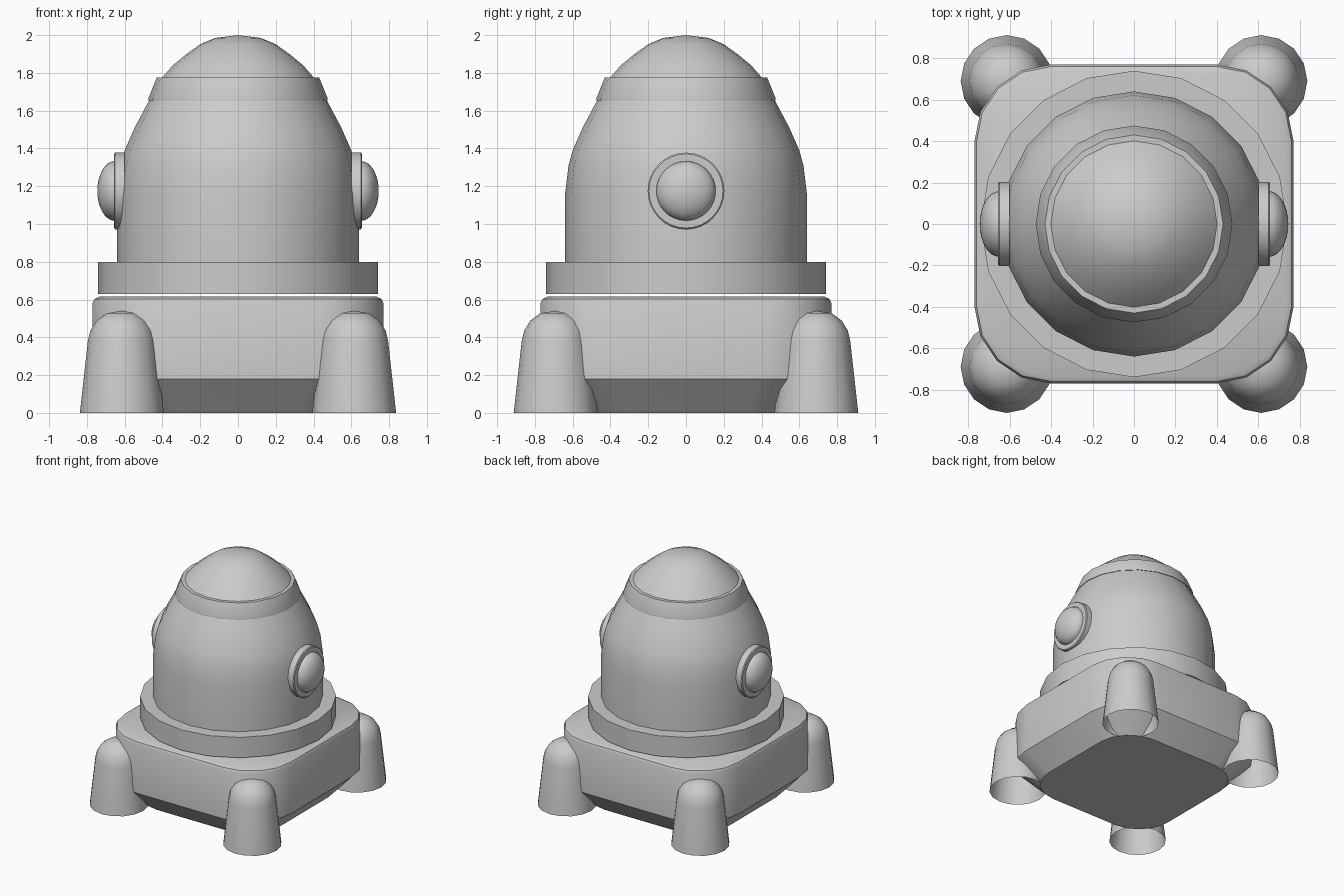
import bpy, bmesh
from math import sin, cos, pi, radians
from mathutils import Matrix

if "Cube" in bpy.data.objects:
    bpy.data.objects.remove(bpy.data.objects["Cube"])


def loft(name, rings, matrix=Matrix(), cap_start=False, cap_end=False):
    """Skin a list of point rings; a one-point ring closes to a tip."""
    bm = bmesh.new()
    loops = [[bm.verts.new(matrix @ Matrix.Translation(p).to_translation()) for p in r] for r in rings]
    for a, b in zip(loops, loops[1:]):
        n = len(a)
        for i in range(n):
            j = (i + 1) % n
            if len(b) == 1:
                bm.faces.new((a[i], a[j], b[0]))
            else:
                bm.faces.new((a[i], a[j], b[j], b[i]))
    if cap_start:
        bm.faces.new(loops[0][::-1])
    if cap_end:
        bm.faces.new(loops[-1])
    mesh = bpy.data.meshes.new(name)
    bm.to_mesh(mesh)
    bm.free()
    ob = bpy.data.objects.new(name, mesh)
    bpy.context.collection.objects.link(ob)
    bpy.ops.object.select_all(action='DESELECT')
    ob.select_set(True)
    bpy.context.view_layer.objects.active = ob
    bpy.ops.object.shade_smooth_by_angle(angle=radians(32))
    return ob


def lathe(name, profile, sides=20, matrix=Matrix(), **caps):
    rings = []
    for r, z in profile:
        if r == 0:
            rings.append([(0, 0, z)])
        else:
            rings.append([(r * cos(2 * pi * i / sides), r * sin(2 * pi * i / sides), z)
                          for i in range(sides)])
    return loft(name, rings, matrix, **caps)


def rounded_square(half, radius, z, seg=4):
    c = half - radius
    pts = []
    for k in range(4):
        sx, sy = [(1, 1), (-1, 1), (-1, -1), (1, -1)][k]
        for i in range(seg + 1):
            a = pi / 2 * (k + i / seg)
            pts.append((sx * c + radius * cos(a), sy * c + radius * sin(a), z))
    return pts


# Base block with undercut and softened top edge
loft("base", [rounded_square(h, r, z) for h, r, z in
              [(0.61, 0.29, 0), (0.77, 0.37, 0.18), (0.77, 0.37, 0.58),
               (0.76, 0.36, 0.603), (0.735, 0.335, 0.615)]],
     cap_start=True, cap_end=True)

# Four domed feet, open underneath
for sx in (-1, 1):
    for sy in (-1, 1):
        lathe("foot", [(0.222, 0), (0.18, 0.38), (0.167, 0.435), (0.133, 0.49),
                       (0.08, 0.528), (0, 0.54)], 16,
              Matrix.Translation((sx * 0.615, sy * 0.69, 0)))

# Collar hovering just over the base
lathe("collar", [(0.74, 0.63), (0.74, 0.80), (0.62, 0.80)], cap_start=True)

# Body shell
lathe("body", [(0.64, 0.79), (0.64, 1.16), (0.622, 1.31), (0.60, 1.39),
               (0.547, 1.51), (0.465, 1.665), (0.40, 1.77)])

# Head band and top dome
lathe("head_band", [(0.45, 1.653), (0.475, 1.655), (0.475, 1.665), (0.43, 1.775), (0.40, 1.775)])
lathe("head_dome", [(0.41, 1.765), (0.345, 1.84), (0.275, 1.898), (0.20, 1.952),
                    (0.12, 1.985), (0, 2.0)])

# Side knobs: a round plate with a domed cap
for side in (-1, 1):
    m = Matrix.Translation((0, 0, 1.175)) @ Matrix.Rotation(side * pi / 2, 4, 'Y')
    lathe("knob_plate", [(0.203, 0.60), (0.203, 0.65), (0.196, 0.656), (0, 0.656)], 32, m,
          cap_start=True)
    lathe("knob_cap", [(0.158 * cos(a), 0.652 + 0.093 * sin(a))
                       for a in (i * pi / 16 for i in range(8))] + [(0, 0.745)], 32, m)
